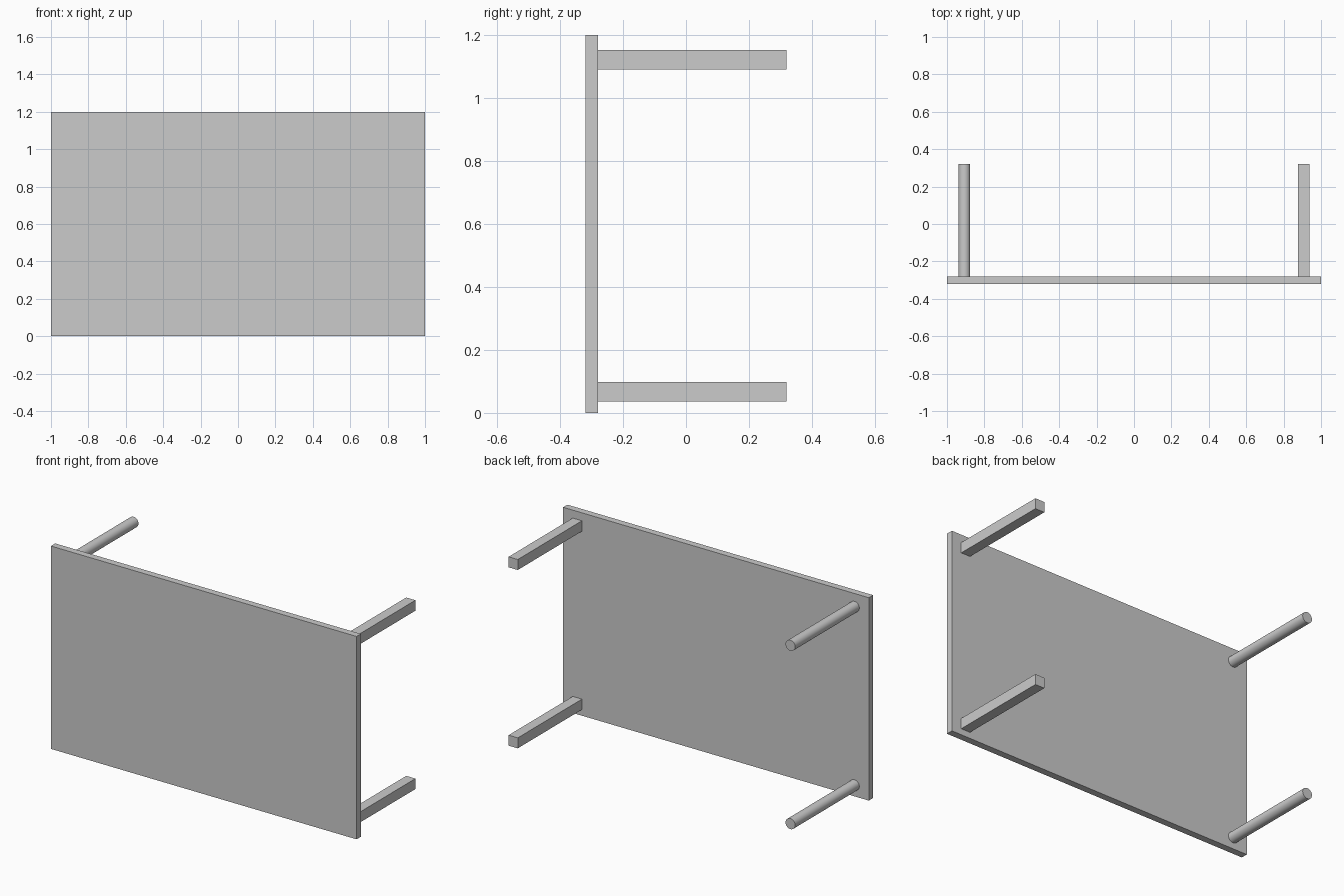
import bpy, math

if "Cube" in bpy.data.objects:
    bpy.data.objects.remove(bpy.data.objects["Cube"])

Y0, Y1 = -0.28, 0.32      # leg start (board) and end
LEG_X = 0.907
LEVELS = (("lower", 0.067), ("upper", 1.122))


def box(name, center, size):
    bpy.ops.mesh.primitive_cube_add(size=1, location=center)
    ob = bpy.context.object
    ob.name = name
    ob.scale = size
    bpy.ops.object.transform_apply(location=False, rotation=False, scale=True)
    return ob


def rod(name, center, radius, length):
    bpy.ops.mesh.primitive_cylinder_add(vertices=32, radius=radius, depth=length,
                                        location=center, rotation=(math.pi / 2, 0, 0))
    ob = bpy.context.object
    ob.name = name
    bpy.ops.object.shade_smooth_by_angle(angle=math.radians(30))
    return ob


# Upright table top
box("table_top", (0, -0.30, 0.60), (2.0, 0.04, 1.2))

# Square legs on the right, round legs on the left
for label, z in LEVELS:
    mid, length = (Y0 + Y1) / 2, Y1 - Y0
    box(label + "_square_leg", (LEG_X, mid, z), (0.06, length, 0.062))
    rod(label + "_round_leg", (-LEG_X, mid, z), 0.0315, length)
